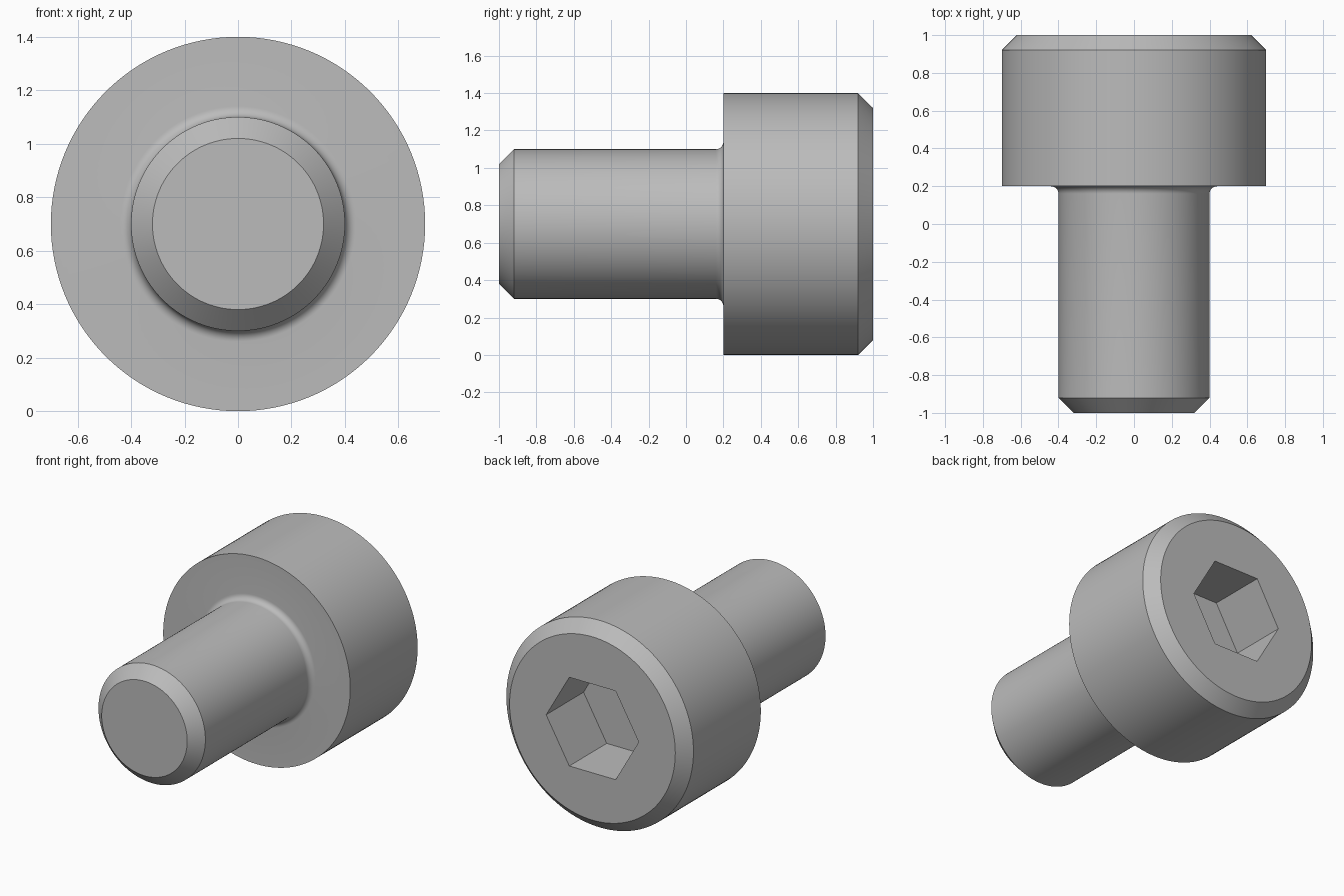
import bpy
import bmesh
import math
from mathutils import Matrix, Vector

cube = bpy.data.objects.get("Cube")
if cube:
    bpy.data.objects.remove(cube, do_unlink=True)

SEGMENTS = 128
SHANK_R, HEAD_R, CHAMFER, FILLET = 0.4, 0.7, 0.08, 0.04
TIP, SEAT, BACK = -1.0, 0.2, 1.0
SOCKET_R, SOCKET_DEPTH = 0.6 / math.sqrt(3), 0.4

# Plain steel
steel = bpy.data.materials.new("steel_grey")
steel.use_nodes = True
colour = (0.5, 0.5, 0.5, 1)
steel.diffuse_color = colour
steel.node_tree.nodes["Principled BSDF"].inputs["Base Color"].default_value = colour


def add_object(name, bm):
    bmesh.ops.recalc_face_normals(bm, faces=bm.faces)
    mesh = bpy.data.meshes.new(name)
    bm.to_mesh(mesh)
    bm.free()
    mesh.materials.append(steel)
    obj = bpy.data.objects.new(name, mesh)
    bpy.context.collection.objects.link(obj)
    obj.location.z = HEAD_R
    return obj


# Outline from tip to back as (radius, y), with a rounded corner under the head
profile = [(SHANK_R - CHAMFER, TIP), (SHANK_R, TIP + CHAMFER)]
for i in range(9):
    a = math.radians(90 * i / 8)
    profile.append((SHANK_R + FILLET * (1 - math.cos(a)),
                    SEAT - FILLET * (1 - math.sin(a))))
profile += [(HEAD_R, SEAT), (HEAD_R, BACK - CHAMFER), (HEAD_R - CHAMFER, BACK)]

# Turned body: one ring per outline point, walls between rings, flat end caps
bm = bmesh.new()
rings = []
for radius, y in profile:
    angles = [math.tau * i / SEGMENTS for i in range(SEGMENTS)]
    rings.append([bm.verts.new((radius * math.cos(a), y, radius * math.sin(a)))
                  for a in angles])
for low, high in zip(rings, rings[1:]):
    for i in range(SEGMENTS):
        j = (i + 1) % SEGMENTS
        bm.faces.new((low[i], low[j], high[j], high[i]))
bm.faces.new(rings[0])
bm.faces.new(rings[-1])
screw = add_object("socket_head_screw", bm)

# Hexagonal cutter with corners to the left and right
bm = bmesh.new()
bmesh.ops.create_cone(bm, cap_ends=True, segments=6, radius1=SOCKET_R,
                      radius2=SOCKET_R, depth=SOCKET_DEPTH * 2)
corner = max(bm.verts, key=lambda v: v.co.x).co
turn = Matrix.Rotation(-math.atan2(corner.y, corner.x), 4, "Z")
lay_down = Matrix.Rotation(math.radians(90), 4, "X")
bm.transform(Matrix.Translation(Vector((0, BACK, 0))) @ lay_down @ turn)
cutter = add_object("hex_socket_cutter", bm)
cutter.hide_render = True

# Cut the socket, then drop the cutter
cut = screw.modifiers.new("hex_socket", "BOOLEAN")
cut.operation = "DIFFERENCE"
cut.solver = "EXACT"
cut.object = cutter
bpy.ops.object.select_all(action="DESELECT")
screw.select_set(True)
bpy.context.view_layer.objects.active = screw
bpy.ops.object.modifier_apply(modifier=cut.name)
bpy.data.objects.remove(cutter, do_unlink=True)

# Smooth round walls with crisp edges
bpy.ops.object.shade_smooth_by_angle(angle=math.radians(30))
